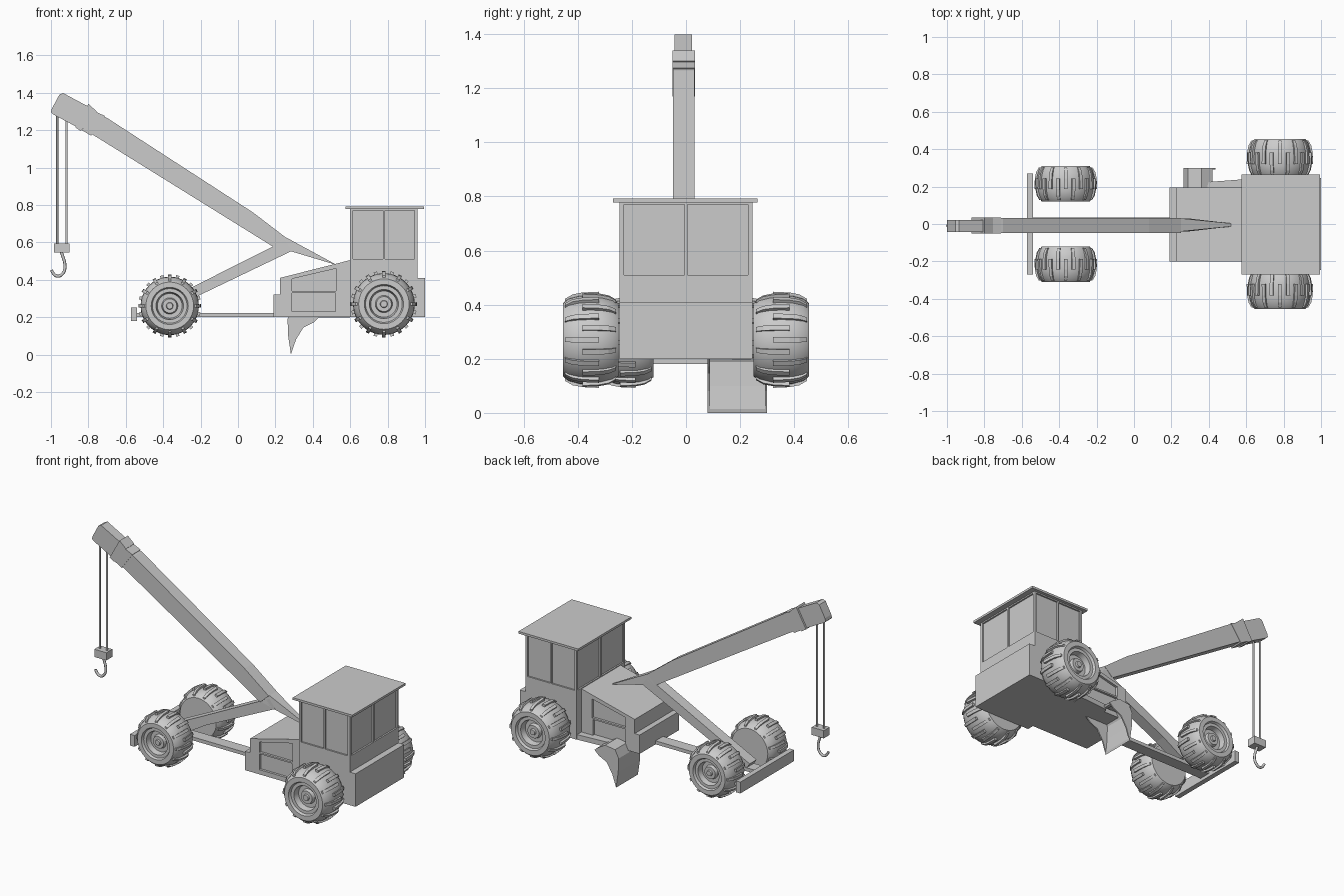
import bpy, bmesh
from math import sin, cos, pi, radians

if "Cube" in bpy.data.objects:
    bpy.data.objects.remove(bpy.data.objects["Cube"])


def finish(name, bm, smooth=None):
    bmesh.ops.remove_doubles(bm, verts=bm.verts, dist=1e-5)
    bmesh.ops.recalc_face_normals(bm, faces=bm.faces)
    me = bpy.data.meshes.new(name)
    bm.to_mesh(me)
    bm.free()
    ob = bpy.data.objects.new(name, me)
    bpy.context.collection.objects.link(ob)
    bpy.ops.object.select_all(action='DESELECT')
    ob.select_set(True)
    bpy.context.view_layer.objects.active = ob
    if smooth:
        bpy.ops.object.shade_smooth_by_angle(angle=radians(smooth))
    return ob


def loft(bm, a, b):
    """Closed solid between two matching outlines."""
    va, vb = [bm.verts.new(p) for p in a], [bm.verts.new(p) for p in b]
    bm.faces.new(va)
    bm.faces.new(vb[::-1])
    n = len(va)
    for i in range(n):
        bm.faces.new((va[i], vb[i], vb[(i + 1) % n], va[(i + 1) % n]))


def prism(name, pts, y0, y1):
    bm = bmesh.new()
    loft(bm, [(x, y0, z) for x, z in pts], [(x, y1, z) for x, z in pts])
    return finish(name, bm)


def box(name, x0, x1, y0, y1, z0, z1):
    return prism(name, [(x0, z0), (x1, z0), (x1, z1), (x0, z1)], y0, y1)


def recess(ob, cutter):
    cutter.hide_render = True
    m = ob.modifiers.new("recess", 'BOOLEAN')
    m.operation, m.object, m.solver = 'DIFFERENCE', cutter, 'EXACT'
    bpy.context.view_layer.objects.active = ob
    bpy.ops.object.modifier_apply(modifier=m.name)
    bpy.data.objects.remove(cutter)


def tube(name, pts, r, kind='POLY'):
    cu = bpy.data.curves.new(name, 'CURVE')
    cu.dimensions, cu.bevel_depth, cu.bevel_resolution = '3D', r, 2
    cu.use_fill_caps = True
    sp = cu.splines.new(kind)
    sp.points.add(len(pts) - 1)
    for p, (x, z) in zip(sp.points, pts):
        p.co = (x, -0.01, z, 1)
    if kind == 'NURBS':
        sp.use_endpoint_u, sp.order_u = True, 3
    ob = bpy.data.objects.new(name, cu)
    bpy.context.collection.objects.link(ob)


# Wheels: lathed tyre and hub, with alternating tread lugs
TYRE = [(0, 0), (.135, 0), (.152, .02), (.163, .06), (.165, .1), (.163, .14), (.152, .18),
        (.135, .2), (.105, .2), (.098, .185), (.078, .185), (.07, .15), (.046, .15),
        (.04, .17), (.02, .17), (.017, .18), (0, .18)]
LUG = [(.152, .008), (.168, .035), (.175, .07), (.178, .13)]


def wheel(name, x, z, y_in, width, side, k):
    def at(r, w, t):
        return (x + k * r * cos(t), side * (y_in + w / .2 * width), z + k * r * sin(t))
    bm = bmesh.new()
    n = 40
    rings = [[bm.verts.new(at(r, w, 2 * pi * i / n)) for r, w in TYRE] for i in range(n)]
    for i in range(n):
        a, b = rings[i], rings[(i + 1) % n]
        for j in range(len(TYRE) - 1):
            if j == 0:
                bm.faces.new((a[0], a[1], b[1]))
            elif j == len(TYRE) - 2:
                bm.faces.new((a[j], a[j + 1], b[j]))
            else:
                bm.faces.new((a[j], a[j + 1], b[j + 1], b[j]))
    bmesh.ops.remove_doubles(bm, verts=bm.verts, dist=1e-5)
    finish(name, bm, 30)
    bm = bmesh.new()
    for i in range(24):
        t = 2 * pi * i / 24
        row = [(r, w if i % 2 else .2 - w) for r, w in LUG]
        row += [(r - .025, w) for r, w in reversed(row)]
        loft(bm, [at(r, w, t - .055) for r, w in row], [at(r, w, t + .055) for r, w in row])
    finish(name + "_tread", bm)


for side, tag in ((-1, "right"), (1, "left")):
    wheel("rear_wheel_" + tag, .78, .27, .25, .205, side, 1.0)
    wheel("front_wheel_" + tag, -.365, .26, .12, .19, side, .945)

# Engine hood with sunken side panels
hood = prism("hood", [(.19, .2), (.62, .2), (.62, .51), (.225, .41), (.225, .32), (.19, .32)],
             -.2, .195)
for y0, y1 in ((-.25, -.185), (.18, .25)):
    recess(hood, prism("cut_upper", [(.29, .34), (.525, .34), (.525, .46), (.29, .405)], y0, y1))
    recess(hood, box("cut_lower", .29, .52, y0, y1, .23, .33))

# Rear body and cab with two panes per side
box("rear_body", .6, 1.0, -.245, .245, .2, .41)
cab = box("cab", .6, .96, -.245, .245, .4, .78)
for s in (-1, 1):
    for x0, x1 in ((.615, .775), (.785, .945)):
        recess(cab, box("cut_pane", x0, x1, *sorted((s * .235, s * .3)), .51, .77))
    for y0, y1 in ((-.23, -.006), (.006, .23)):
        xs = (.95, 1.0) if s > 0 else (.55, .61)
        recess(cab, box("cut_pane", *xs, y0, y1, .51, .77))
box("roof", .575, .995, -.27, .265, .778, .792)

# Chassis bar, front bumper and boom support
box("chassis_bar", -.56, .2, -.04, .035, .2, .222)
box("front_bumper", -.572, -.54, -.27, .27, .18, .252)
prism("boom_support", [(-.44, .205), (-.39, .205), (-.2, .32), (.29, .555), (.25, .61), (-.23, .368),
                       (-.47, .25)], -.04, .03)

# Boom: tail tapering to a point, main beam, collar and head
bm = bmesh.new()
loft(bm, [(.25, -.04, .63), (.53, -.012, .478), (.29, -.04, .55), (.19, -.04, .575)],
     [(.25, .03, .63), (.53, .002, .478), (.29, .03, .55), (.19, .03, .575)])
finish("boom_tail", bm)
prism("boom", [(-.75, 1.285), (-.7, 1.265), (.08, .76), (.25, .63), (.19, .575), (-.8, 1.19)],
      -.048, .032)
prism("boom_collar", [(-.8, 1.34), (-.755, 1.3), (-.84, 1.195), (-.87, 1.215)], -.05, .034)
prism("boom_collar_inner", [(-.765, 1.3), (-.71, 1.275), (-.785, 1.17), (-.835, 1.2)], -.05, .034)
prism("boom_head", [(-1, 1.295), (-.995, 1.315), (-.955, 1.39), (-.935, 1.398), (-.78, 1.315),
                    (-.84, 1.205), (-.99, 1.285)], -.042, .022)

# Lifting cables, pulley block and hook
for x in (-.967, -.917):
    tube("cable", [(x, 1.3), (x, .58)], .006)
box("pulley_block", -.985, -.9, -.04, .02, .546, .595)
tube("hook", [(-.945, .55), (-.935, .52), (-.925, .49), (-.925, .445), (-.955, .415),
              (-.985, .425), (-.998, .452)], .008, 'NURBS')

# Digging bucket: curved shell, side plates and mounting arm
BACK = [(.283, 0), (.268, .1), (.265, .19), (.29, .24), (.36, .25), (.42, .215)]
LIP = [(.435, .2), (.405, .172), (.35, .145), (.31, .08)]
INNER = [(.412, .205), (.358, .238), (.298, .229), (.276, .188), (.279, .1), (.287, .015)]
prism("bucket_shell", BACK + INNER, .08, .3)
for y in (.08, .292):
    prism("bucket_side", BACK + LIP, y, y + .008)
bm = bmesh.new()
ARM = [(.38, .17), (.6, .17), (.6, .24), (.4, .225)]
loft(bm, [(x, y, .198) for x, y in ARM], [(x, y, .23) for x, y in ARM])
finish("bucket_arm", bm)
